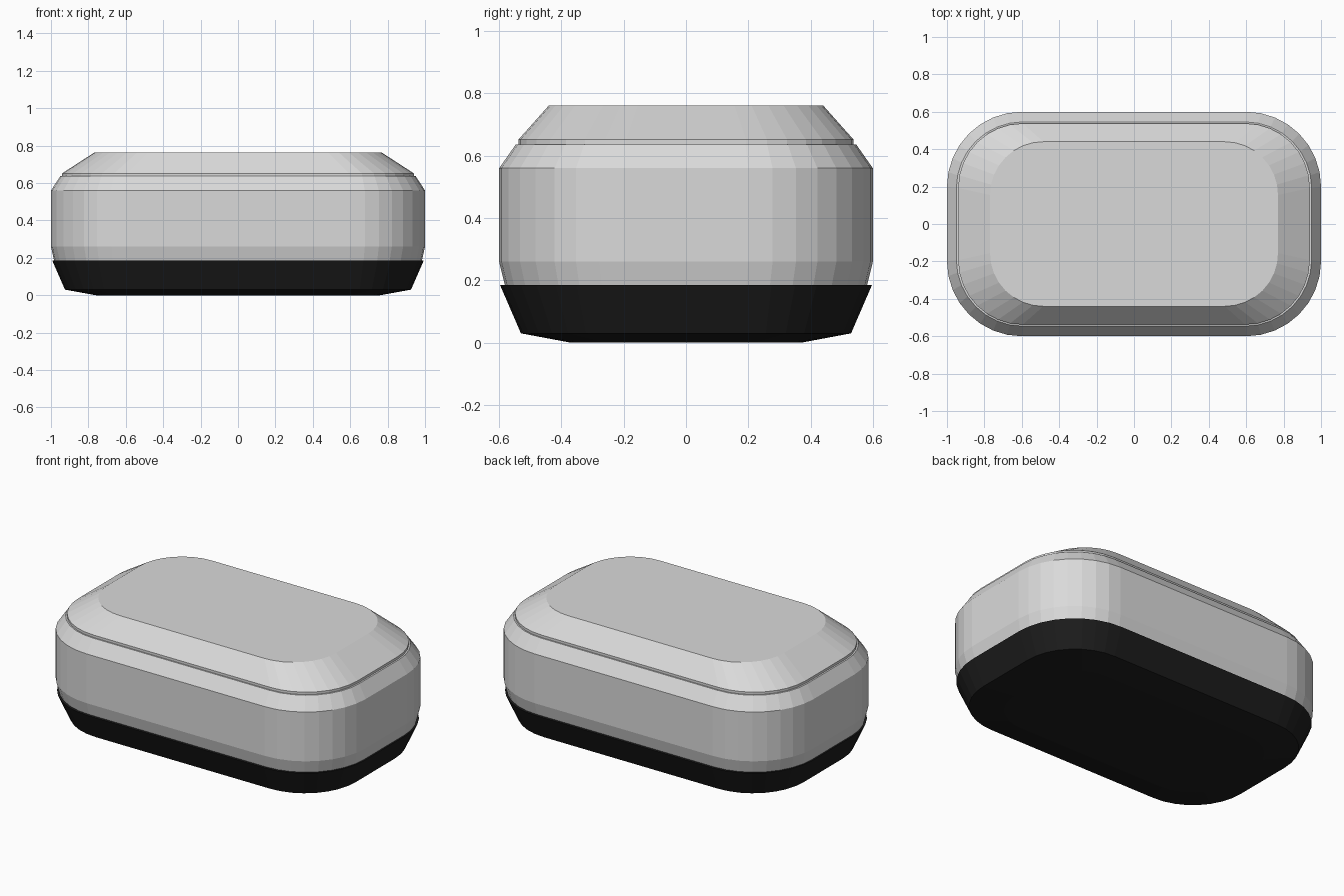
import bpy, bmesh, math

if "Cube" in bpy.data.objects:
    bpy.data.objects.remove(bpy.data.objects["Cube"])


def material(name, rgb):
    m = bpy.data.materials.new(name)
    m.diffuse_color = (*rgb, 1)
    m.use_nodes = True
    m.node_tree.nodes["Principled BSDF"].inputs["Base Color"].default_value = m.diffuse_color
    return m


SHELL = material("light grey", (0.70, 0.70, 0.70))
RUBBER = material("black", (0.012, 0.012, 0.012))
SEG = 8


def outline(hx, hy, r):
    """Rounded rectangle with half sizes hx, hy and corner radius r."""
    pts = []
    for q, (sx, sy) in enumerate(((1, 1), (-1, 1), (-1, -1), (1, -1))):
        for k in range(SEG + 1):
            a = (q + k / SEG) * math.pi / 2
            pts.append((sx * (hx - r) + r * math.cos(a),
                        sy * (hy - r) + r * math.sin(a)))
    return pts


def loft(name, rings, mat):
    """Stack rounded outlines (z, half x, half y, radius) into a closed solid."""
    bm = bmesh.new()
    loops = [[bm.verts.new((x, y, z)) for x, y in outline(hx, hy, r)]
             for z, hx, hy, r in rings]
    n = len(loops[0])
    for a, b in zip(loops, loops[1:]):
        for i in range(n):
            j = (i + 1) % n
            bm.faces.new((a[i], a[j], b[j], b[i]))
    bm.faces.new(loops[0][::-1])
    bm.faces.new(loops[-1])
    bmesh.ops.recalc_face_normals(bm, faces=bm.faces)
    me = bpy.data.meshes.new(name)
    bm.to_mesh(me)
    bm.free()
    me.materials.append(mat)
    ob = bpy.data.objects.new(name, me)
    bpy.context.collection.objects.link(ob)
    return ob


# Dark tray under the shell, slightly wider than the shell's lower edge
loft("base", [(0.0, 0.76, 0.37, 0.25), (0.03, 0.925, 0.53, 0.34),
              (0.185, 0.993, 0.597, 0.40)], RUBBER)

# Main shell with chamfered lower and upper edges
loft("body", [(0.17, 0.98, 0.578, 0.385), (0.26, 1.0, 0.60, 0.40),
              (0.56, 1.0, 0.60, 0.40), (0.637, 0.95, 0.546, 0.355)], SHELL)

# Lid with a small step and a sloping rim
loft("lid", [(0.63, 0.94, 0.538, 0.345), (0.652, 0.94, 0.538, 0.345),
             (0.762, 0.77, 0.44, 0.285)], SHELL)
